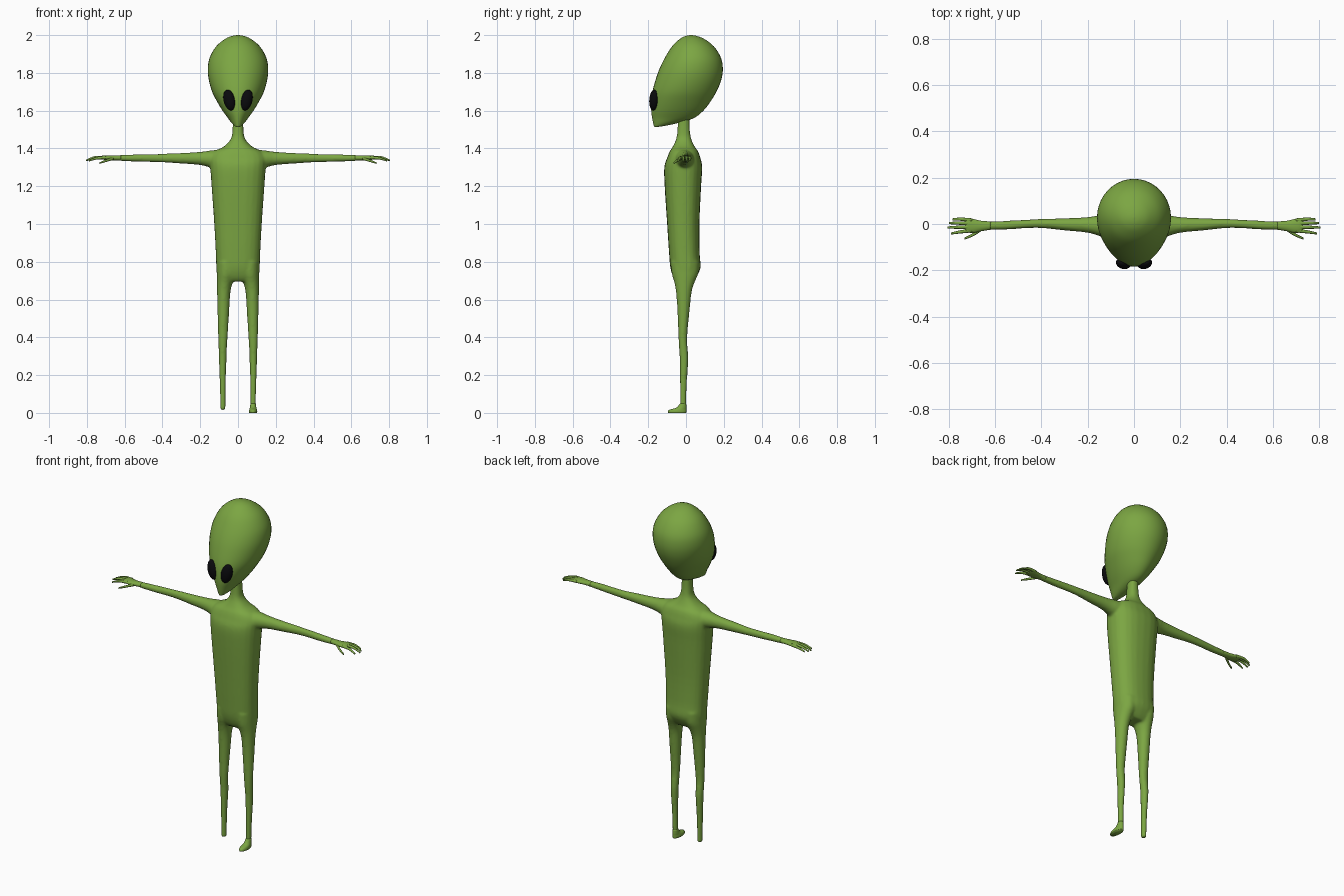
import bpy, bmesh, math
from mathutils import Matrix, Vector


def material(name, rgb):
    m = bpy.data.materials.new(name)
    m.diffuse_color = (*rgb, 1)
    return m


GREEN = material("green skin", (0.2, 0.38, 0.055))
BLACK = material("black eye", (0.003, 0.003, 0.004))


def refine(rows, steps):
    """Catmull-Rom interpolation between profile rows."""
    out = []
    for i in range(len(rows) - 1):
        p0, p1, p2, p3 = (rows[max(i - 1, 0)], rows[i], rows[i + 1],
                          rows[min(i + 2, len(rows) - 1)])
        for s in range(steps):
            t = s / steps
            out.append([0.5 * (2 * b + (c - a) * t + (2 * a - 5 * b + 4 * c - d) * t * t
                               + (3 * b - a - 3 * c + d) * t ** 3)
                        for a, b, c, d in zip(p0, p1, p2, p3)])
    return out + [list(rows[-1])]


def loft(bm, rows, axis="z", sides=24, steps=4, power=2.0, flip=1):
    """Skin rings given as (position, min a, max a, min b, max b)."""
    rings = []
    for t, a0, a1, b0, b1 in refine(rows, steps):
        ring = []
        for k in range(sides):
            g = 2 * math.pi * k / sides
            c, s = math.cos(g), math.sin(g)
            a = (a0 + a1) / 2 + (a1 - a0) / 2 * math.copysign(abs(c) ** (2 / power), c)
            b = (b0 + b1) / 2 + (b1 - b0) / 2 * math.copysign(abs(s) ** (2 / power), s)
            p = (a, b, t) if axis == "z" else (t, a, b)
            ring.append(bm.verts.new((p[0] * flip, p[1], p[2])))
        rings.append(ring)
    for r, q in zip(rings, rings[1:]):
        for k in range(sides):
            n = (k + 1) % sides
            bm.faces.new((r[k], r[n], q[n], q[k]))
    bm.faces.new(rings[0])
    bm.faces.new(rings[-1])


def finish(bm, name, mat):
    bmesh.ops.recalc_face_normals(bm, faces=bm.faces)
    for f in bm.faces:
        f.smooth = True
    me = bpy.data.meshes.new(name)
    bm.to_mesh(me)
    bm.free()
    me.materials.append(mat)
    ob = bpy.data.objects.new(name, me)
    bpy.context.collection.objects.link(ob)
    return ob


# Body: torso with neck, legs and arms fused into one skin
torso = [(0.695, -.09, .09, -.05, .035), (0.72, -.108, .108, -.068, .055),
         (0.77, -.115, .115, -.083, .077), (0.85, -.118, .118, -.09, .072),
         (1.0, -.126, .126, -.1, .071), (1.2, -.14, .14, -.113, .08),
         (1.3, -.147, .147, -.115, .086), (1.35, -.148, .148, -.1, .076),
         (1.385, -.125, .125, -.086, .064), (1.41, -.075, .075, -.07, .046),
         (1.45, -.038, .038, -.052, .028), (1.5, -.029, .029, -.045, .02),
         (1.58, -.027, .027, -.043, .018)]
leg = [(.80, .01, .114, -.08, .07), (.74, .012, .113, -.076, .066),
       (.69, .028, .112, -.062, .045), (.64, .04, .111, -.053, .03),
       (.55, .046, .109, -.046, .02), (.40, .055, .105, -.04, .006),
       (.33, .059, .103, -.036, .01), (.28, .061, .101, -.034, .013),
       (.15, .065, .097, -.032, .004), (.05, .066, .094, -.031, .001),
       (.015, .066, .094, -.031, .001)]
arm = [(.08, -.07, .05, 1.285, 1.395), (.14, -.055, .04, 1.297, 1.39),
       (.2, -.038, .03, 1.312, 1.382), (.3, -.028, .025, 1.32, 1.376),
       (.42, -.017, .021, 1.327, 1.371), (.55, -.024, .014, 1.33, 1.368),
       (.64, -.026, .011, 1.335, 1.364), (.67, -.026, .011, 1.337, 1.363)]
bm = bmesh.new()
loft(bm, torso, power=2.4)
for side in (1, -1):
    loft(bm, leg, flip=side)
    loft(bm, arm, axis="x", flip=side)
body = finish(bm, "body", GREEN)
fuse = body.modifiers.new("fuse", "REMESH")
fuse.mode = "VOXEL"
fuse.voxel_size = 0.007
fuse.use_smooth_shade = True
soften = body.modifiers.new("soften", "SMOOTH")
soften.factor = 0.5
soften.iterations = 6

# Head: egg-shaped skull tapering forward into a pointed chin
head = [(1.514, -.008, .008, -.166, -.15), (1.519, -.018, .018, -.17, -.115),
        (1.535, -.034, .034, -.174, -.04), (1.56, -.053, .053, -.179, .04),
        (1.6, -.082, .082, -.184, .092), (1.65, -.112, .112, -.184, .131),
        (1.7, -.137, .137, -.178, .161), (1.76, -.154, .154, -.162, .186),
        (1.82, -.16, .16, -.141, .195), (1.88, -.15, .15, -.112, .185),
        (1.94, -.116, .116, -.074, .148), (1.98, -.068, .068, -.032, .096),
        (1.996, -.03, .03, 0, .055), (2.0, -.002, .002, .026, .03)]
bm = bmesh.new()
loft(bm, head, sides=40)
finish(bm, "head", GREEN)

for side, label in ((1, "left"), (-1, "right")):
    # Almond eye, upper end leaning outward
    bm = bmesh.new()
    bmesh.ops.create_uvsphere(bm, u_segments=24, v_segments=16, radius=1)
    bm.transform(Matrix.Translation((side * .046, -.17, 1.656))
                 @ Matrix.Rotation(side * .28, 4, "Z")
                 @ Matrix.Rotation(side * .24, 4, "Y")
                 @ Matrix.Diagonal(Vector((.031, .024, .056, 1))))
    finish(bm, label + "_eye", BLACK)

    # Foot: flat sole with the toe pointing forward
    bm = bmesh.new()
    loft(bm, [(0, .059, .101, -.094, .001), (.008, .058, .102, -.096, .002),
              (.018, .06, .1, -.085, .002), (.028, .063, .097, -.05, .002),
              (.05, .066, .094, -.032, .001)], sides=20, steps=3)
    finish(bm, label + "_foot", GREEN)

    # Hand: flat palm, four drooping fingers and a thumb
    bm = bmesh.new()
    loft(bm, [(.62, -.025, .011, 1.336, 1.364), (.66, -.031, .014, 1.337, 1.363),
              (.69, -.038, .021, 1.338, 1.363), (.715, -.037, .025, 1.341, 1.362),
              (.73, -.03, .02, 1.344, 1.358)], axis="x", sides=16, flip=side)
    fingers = [((.70, .016, 1.352), (.75, .021, 1.35), (.785, .02, 1.338)),
               ((.70, .002, 1.353), (.76, .004, 1.352), (.80, .004, 1.337)),
               ((.70, -.013, 1.353), (.76, -.014, 1.352), (.805, -.015, 1.336)),
               ((.70, -.028, 1.351), (.75, -.034, 1.348), (.79, -.041, 1.334)),
               ((.66, -.023, 1.347), (.695, -.046, 1.336), (.732, -.063, 1.323))]
    for joints in fingers:
        rows = [(x, y - r, y + r, z - r, z + r)
                for (x, y, z), r in zip(joints, (.0085, .007, .0045))]
        loft(bm, rows, axis="x", sides=10, flip=side)
    finish(bm, label + "_hand", GREEN)
